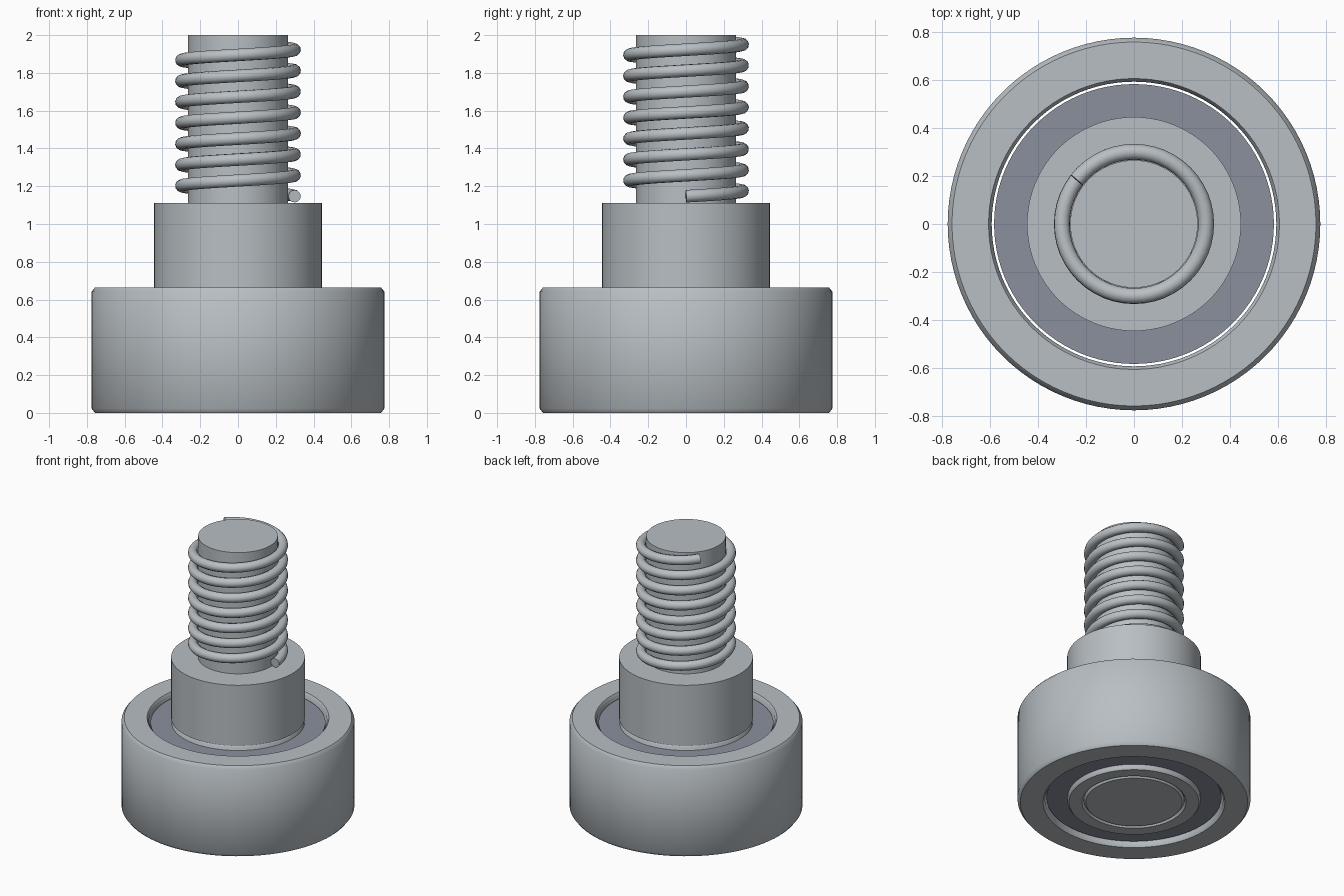
import bpy, bmesh, math
from mathutils import Matrix

cube = bpy.data.objects.get("Cube")
if cube:
    bpy.data.objects.remove(cube, do_unlink=True)


def material(name, rgb):
    m = bpy.data.materials.new(name)
    m.use_nodes = True
    m.diffuse_color = (*rgb, 1)
    m.node_tree.nodes["Principled BSDF"].inputs["Base Color"].default_value = (*rgb, 1)
    return m


steel = material("light steel", (0.48, 0.52, 0.55))
dark_steel = material("blue grey shield", (0.26, 0.28, 0.34))


def smooth(obj, angle):
    bpy.ops.object.select_all(action="DESELECT")
    obj.select_set(True)
    bpy.context.view_layer.objects.active = obj
    bpy.ops.object.shade_smooth_by_angle(angle=math.radians(angle))


def lathe(name, profile, mat, closed=True, segments=96):
    """Turn an (r, z) profile round z; closed profiles make rings, open ones get end caps."""
    bm = bmesh.new()
    rings = []
    for r, z in profile:
        rings.append([bm.verts.new(Matrix.Rotation(math.tau * i / segments, 3, "Z") @
                                   Matrix.Translation((r, 0, z)).translation)
                      for i in range(segments)])
    pairs = list(zip(rings, rings[1:]))
    if closed:
        pairs.append((rings[-1], rings[0]))
    else:
        bm.faces.new(rings[0])
        bm.faces.new(rings[-1])
    for a, b in pairs:
        for i in range(segments):
            j = (i + 1) % segments
            bm.faces.new((a[i], a[j], b[j], b[i]))
    bmesh.ops.recalc_face_normals(bm, faces=bm.faces)
    mesh = bpy.data.meshes.new(name)
    bm.to_mesh(mesh)
    bm.free()
    mesh.materials.append(mat)
    obj = bpy.data.objects.new(name, mesh)
    bpy.context.collection.objects.link(obj)
    smooth(obj, 45)
    return obj


def mirrored(half, height):
    """Complete a ring profile by reflecting its lower half in z."""
    return half + [(r, height - z) for r, z in reversed(half)]


H = 0.665  # bearing height

# Bearing rings, with softened rims
lathe("outer_ring", mirrored([(0.592, 0.02), (0.605, 0), (0.757, 0), (0.775, 0.023)], H), steel)
lathe("inner_ring", mirrored([(0.335, 0.012), (0.347, 0), (0.432, 0), (0.443, 0.012)], H), steel)

# Shields closing the bearing at both ends, just clear of the outer ring
for name, z in (("lower_shield", 0.035), ("upper_shield", H - 0.065)):
    lathe(name, [(0.44, z), (0.582, z), (0.582, z + 0.03), (0.44, z + 0.03)], dark_steel)

# Stepped shaft: bearing journal, wide collar, narrow upper post
lathe("shaft", [(0.32, 0), (0.333, 0.013), (0.333, H), (0.445, H), (0.445, 1.11),
                (0.265, 1.11), (0.265, 2)], steel, closed=False)

# Coil spring wound round the post
turns, steps, pitch = 7.4, 48, 0.1108
count = round(turns * steps)
curve = bpy.data.curves.new("coil_spring", "CURVE")
curve.dimensions = "3D"
curve.bevel_depth = 0.033
curve.bevel_resolution = 4
curve.use_fill_caps = True
path = curve.splines.new("POLY")
path.points.add(count)
for i, p in enumerate(path.points):
    t = i / steps
    a = math.tau * t
    p.co = (0.3 * math.cos(a), 0.3 * math.sin(a), 1.147 + pitch * t, 1)
curve.materials.append(steel)
spring = bpy.data.objects.new("coil_spring", curve)
bpy.context.collection.objects.link(spring)
bpy.ops.object.select_all(action="DESELECT")
spring.select_set(True)
bpy.context.view_layer.objects.active = spring
bpy.ops.object.convert(target="MESH")
smooth(bpy.context.object, 45)
